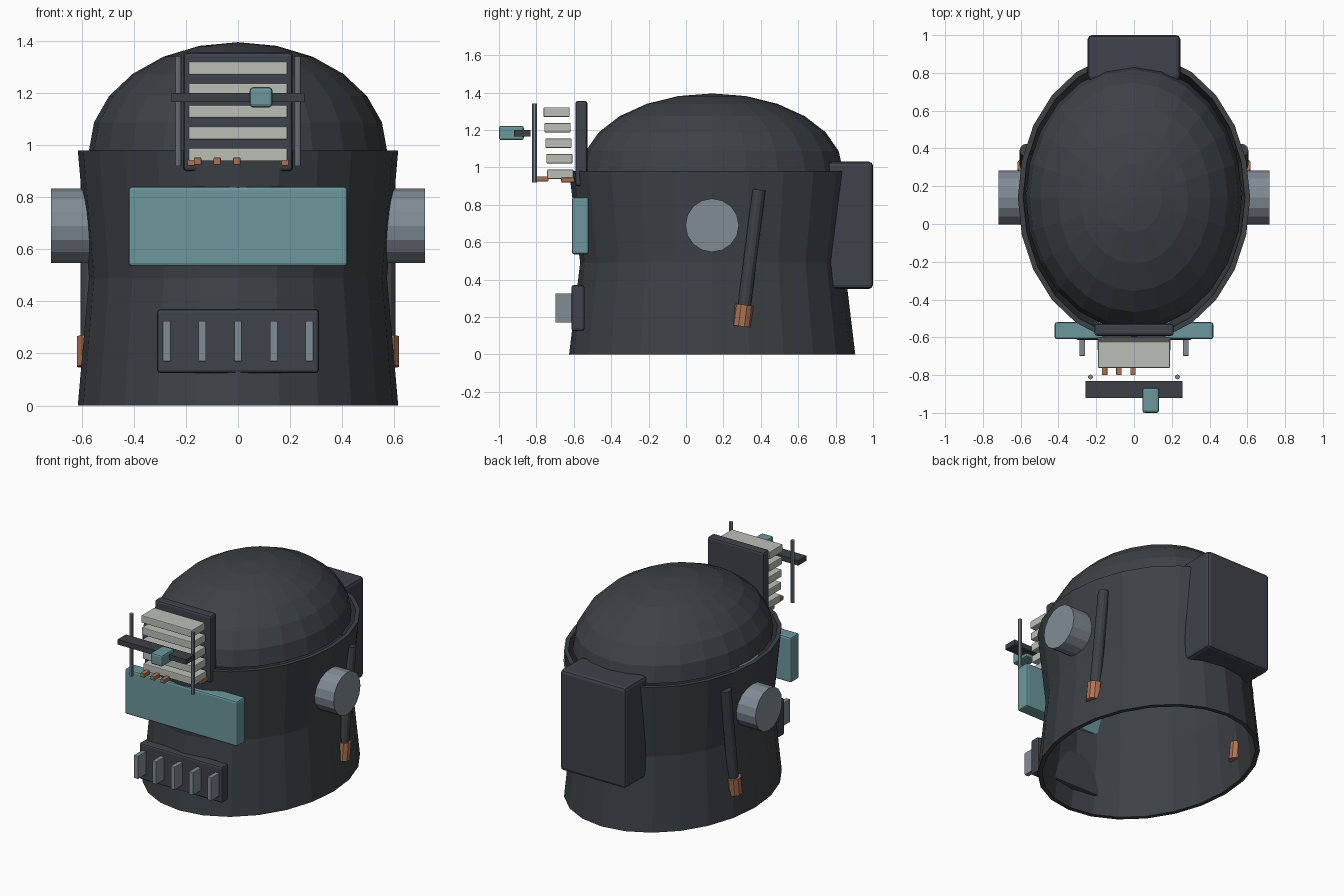
import bpy, bmesh, math
from mathutils import Vector, Matrix

if "Cube" in bpy.data.objects:
    bpy.data.objects.remove(bpy.data.objects["Cube"])


def material(name, rgb):
    m = bpy.data.materials.new(name)
    m.diffuse_color = (*rgb, 1)
    m.use_nodes = True
    m.node_tree.nodes["Principled BSDF"].inputs["Base Color"].default_value = m.diffuse_color
    return m


CHARCOAL = material("charcoal", (0.046, 0.052, 0.060))
SLATE = material("slate", (0.050, 0.054, 0.070))
TEAL = material("teal", (0.145, 0.31, 0.33))
STEEL = material("steel", (0.22, 0.26, 0.30))
IVORY = material("ivory", (0.50, 0.52, 0.47))
COPPER = material("copper", (0.42, 0.17, 0.085))
CY = 0.14    # centre of the helmet along y
SEGS = 24


def finish(bm, name, mat):
    bmesh.ops.recalc_face_normals(bm, faces=bm.faces)
    me = bpy.data.meshes.new(name)
    bm.to_mesh(me)
    bm.free()
    me.materials.append(mat)
    ob = bpy.data.objects.new(name, me)
    bpy.context.collection.objects.link(ob)
    return ob


def box(name, mat, x, y, z, bevel=0.0):
    """Box from (min, max) ranges, with optional rounded edges."""
    bm = bmesh.new()
    bmesh.ops.create_cube(bm, size=1)
    for v in bm.verts:
        v.co = [r[0] if c < 0 else r[1] for c, r in zip(v.co, (x, y, z))]
    if bevel:
        bmesh.ops.bevel(bm, geom=bm.edges[:], offset=bevel, segments=2,
                        profile=0.5, affect='EDGES')
    return finish(bm, name, mat)


def rod(name, mat, a, b, radius, sides):
    """Cylinder running from point a to point b."""
    a, b = Vector(a), Vector(b)
    bm = bmesh.new()
    turn = Vector((0, 0, 1)).rotation_difference(b - a).to_matrix().to_4x4()
    bmesh.ops.create_cone(bm, cap_ends=True, segments=sides, radius1=radius,
                          radius2=radius, depth=(b - a).length,
                          matrix=Matrix.Translation((a + b) / 2) @ turn)
    return finish(bm, name, mat)


def ellipse_ring(bm, rx, ry, z):
    return [bm.verts.new((rx * math.sin(2 * math.pi * i / SEGS),
                          CY - ry * math.cos(2 * math.pi * i / SEGS), z))
            for i in range(SEGS)]


def bridge(bm, r0, r1):
    for i in range(SEGS):
        j = (i + 1) % SEGS
        bm.faces.new((r0[i], r0[j], r1[j], r1[i]))


# Waisted open shell with a thin wall
WALL = 0.028
outer = [(0.615, 0.765, 0), (0.572, 0.706, 0.49), (0.615, 0.765, 0.98)]
inner = [(rx - WALL, ry - WALL, z) for rx, ry, z in reversed(outer)]
bm = bmesh.new()
rings = [ellipse_ring(bm, *p) for p in outer + inner]
for k in range(len(rings)):
    bridge(bm, rings[k], rings[(k + 1) % len(rings)])
finish(bm, "shell", CHARCOAL)

# Half-ellipsoid dome
bm = bmesh.new()
rings = []
for k in range(6):
    t = math.radians(15 * k)
    rings.append(ellipse_ring(bm, 0.572 * math.cos(t), 0.70 * math.cos(t),
                              0.98 + 0.415 * math.sin(t)))
for r0, r1 in zip(rings, rings[1:]):
    bridge(bm, r0, r1)
tip = bm.verts.new((0, CY, 1.395))
for i in range(SEGS):
    bm.faces.new((rings[-1][i], rings[-1][(i + 1) % SEGS], tip))
finish(bm, "dome", CHARCOAL)

# Visor, chin grille and rear pack
box("visor", TEAL, (-0.42, 0.42), (-0.61, -0.52), (0.535, 0.84), 0.012)
box("chin_plate", SLATE, (-0.31, 0.31), (-0.613, -0.543), (0.125, 0.37), 0.012)
for i in range(5):
    x = -0.274 + 0.137 * i
    box("chin_bar", STEEL, (x - 0.015, x + 0.015), (-0.698, -0.605),
        (0.17, 0.325), 0.003)
box("rear_pack", SLATE, (-0.245, 0.245), (0.76, 1.0), (0.35, 1.03), 0.022)

# Side discs and slanted rods with copper ends
for s in (-1, 1):
    rod("ear_disc", STEEL, (s * 0.55, CY, 0.69), (s * 0.717, CY, 0.69), 0.143, 16)
    rod("side_rod", CHARCOAL, (s * 0.57, 0.39, 0.88), (s * 0.57, 0.303, 0.19),
        0.035, 12)
    rod("rod_end", COPPER, (s * 0.57, 0.311, 0.265), (s * 0.57, 0.296, 0.15),
        0.05, 10)

# Forehead unit: back plate with stacked slats
box("forehead_plate", SLATE, (-0.21, 0.21), (-0.592, -0.527), (0.90, 1.355), 0.014)
for i in range(5):
    z = 0.963 + 0.083 * i
    y = -0.742 - 0.005 * i
    box("slat", IVORY, (-0.19, 0.19), (y, y + 0.14), (z - 0.025, z + 0.025), 0.005)

# Copper contacts under the slats
for x in (-0.155, -0.08, -0.005):
    box("front_contact", COPPER, (x - 0.014, x + 0.014), (-0.80, -0.735),
        (0.925, 0.952), 0.003)
for x in (-0.18, 0.18):
    box("rear_contact", COPPER, (x - 0.014, x + 0.014), (-0.667, -0.597),
        (0.92, 0.945), 0.003)

# Free-standing posts, cross bar and sliding block
for s in (-1, 1):
    rod("post", STEEL, (s * 0.23, -0.81, 0.92), (s * 0.23, -0.81, 1.34), 0.013, 10)
box("cross_bar", CHARCOAL, (-0.256, 0.256), (-0.92, -0.832), (1.166, 1.20))
box("slider", TEAL, (0.045, 0.132), (-1.0, -0.867), (1.145, 1.222), 0.012)
